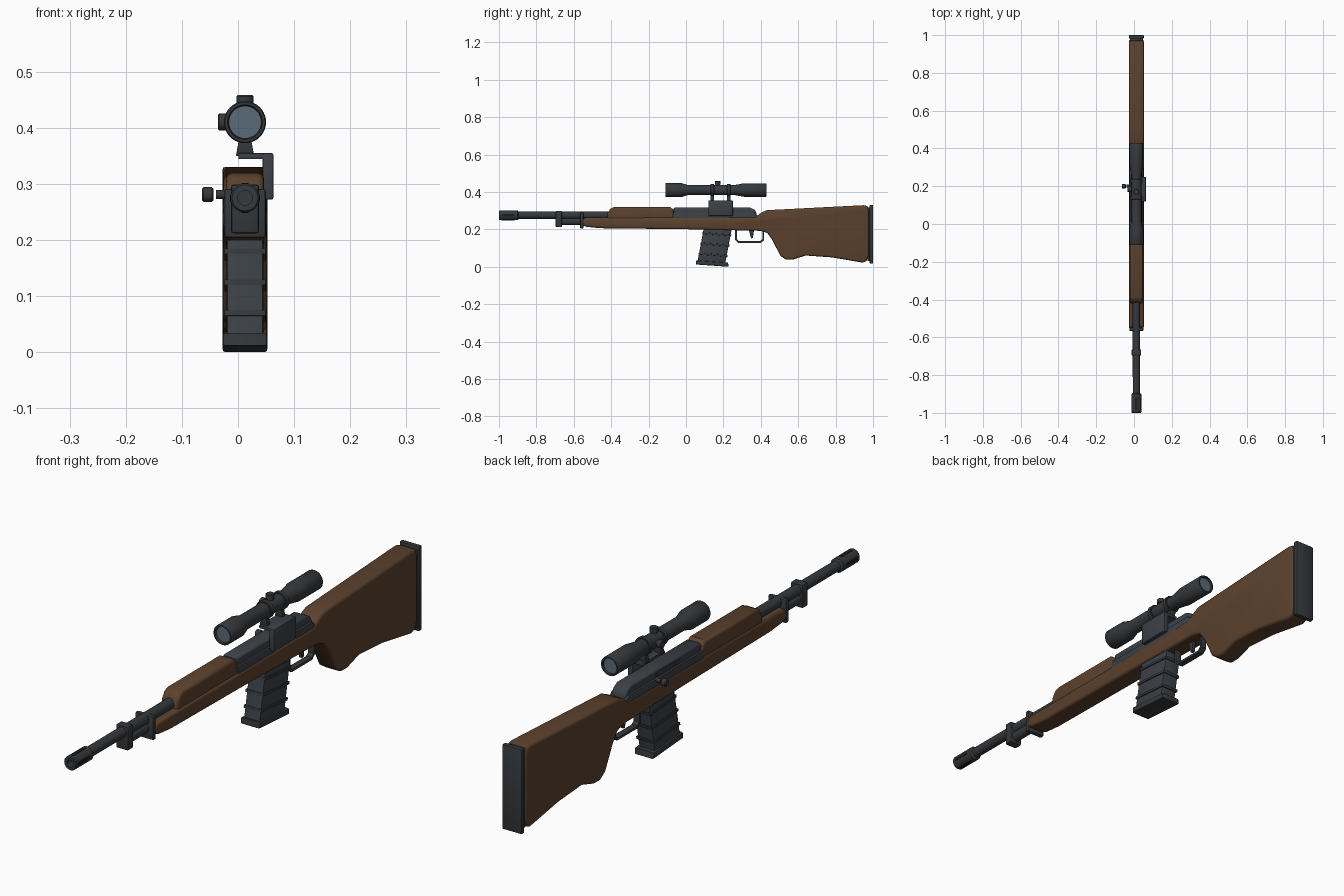
import bpy, bmesh, math
from mathutils import Matrix, Vector

if "Cube" in bpy.data.objects:
    bpy.data.objects.remove(bpy.data.objects["Cube"], do_unlink=True)

CX = 0.0125       # centre line of the rifle
BORE = 0.275      # barrel height
SCOPE = 0.41      # scope height


def material(name, rgb):
    m = bpy.data.materials.new(name)
    m.use_nodes = True
    col = (*rgb, 1)
    m.diffuse_color = col
    node = next(n for n in m.node_tree.nodes if n.type == 'BSDF_PRINCIPLED')
    node.inputs["Base Color"].default_value = col
    node.inputs["Roughness"].default_value = 0.6
    return m


wood = material("brown wood", (0.107, 0.054, 0.027))
steel = material("blue grey steel", (0.045, 0.053, 0.064))
dark = material("dark grey metal", (0.036, 0.041, 0.046))
black = material("black slot", (0.012, 0.013, 0.015))
glass = material("blue grey glass", (0.1, 0.145, 0.19))


def finish(bm, name, mat):
    """Shade smooth with sharp edges kept, and link the object."""
    bmesh.ops.recalc_face_normals(bm, faces=bm.faces)
    for f in bm.faces:
        f.smooth = True
    for e in bm.edges:
        e.smooth = e.calc_face_angle(0) < math.radians(35)
    me = bpy.data.meshes.new(name)
    bm.to_mesh(me)
    bm.free()
    me.materials.append(mat)
    ob = bpy.data.objects.new(name, me)
    bpy.context.scene.collection.objects.link(ob)
    return ob


def slab(name, mat, pts, half, bevel=0.003, segs=2, x=CX):
    """Side profile (y, z) extruded across x with rounded rims."""
    bm = bmesh.new()
    base = bm.faces.new([bm.verts.new((x - half, y, z)) for y, z in pts])
    ext = bmesh.ops.extrude_face_region(bm, geom=[base])["geom"]
    bmesh.ops.translate(bm, vec=(2 * half, 0, 0),
                        verts=[g for g in ext if isinstance(g, bmesh.types.BMVert)])
    if bevel:
        rims = [e for e in bm.edges if abs(e.verts[0].co.x - e.verts[1].co.x) < 1e-6]
        bmesh.ops.bevel(bm, geom=rims, offset=bevel, segments=segs, profile=0.5,
                        affect='EDGES', clamp_overlap=True)
    return finish(bm, name, mat)


def box(name, mat, lo, hi, bevel=0.003):
    bm = bmesh.new()
    lo, hi = Vector(lo), Vector(hi)
    bmesh.ops.create_cube(bm, size=1)
    for v in bm.verts:
        v.co = Vector((lo[i] + hi[i]) / 2 + v.co[i] * (hi[i] - lo[i]) for i in range(3))
    if bevel:
        bmesh.ops.bevel(bm, geom=bm.edges[:], offset=bevel, segments=2, profile=0.5,
                        affect='EDGES', clamp_overlap=True)
    return finish(bm, name, mat)


def lathe(name, mat, rings, origin, axis='Y', n=32):
    """Turned part from (distance, radius) rings along an axis."""
    turn = {'Y': Matrix.Rotation(-math.pi / 2, 4, 'X'),
            'X': Matrix.Rotation(math.pi / 2, 4, 'Y'),
            'Z': Matrix.Identity(4)}[axis]
    place = Matrix.Translation(origin) @ turn
    bm = bmesh.new()
    loops = []
    for d, r in rings:
        loops.append([bm.verts.new(place @ Vector((r * math.cos(a), r * math.sin(a), d)))
                      for a in (2 * math.pi * k / n for k in range(n))])
    for a, b in zip(loops, loops[1:]):
        for k in range(n):
            j = (k + 1) % n
            bm.faces.new((a[k], a[j], b[j], b[k]))
    bm.faces.new(loops[0])
    bm.faces.new(loops[-1])
    return finish(bm, name, mat)


# Wooden furniture
slab("stock", wood, [
    (-0.555, 0.222), (-0.555, 0.25), (-0.54, 0.262), (0.37, 0.266), (0.40, 0.288), (0.43, 0.302),
    (0.50, 0.306), (0.95, 0.329), (0.97, 0.324), (0.977, 0.30), (0.977, 0.06), (0.965, 0.03),
    (0.945, 0.022), (0.78, 0.05), (0.64, 0.06), (0.57, 0.038), (0.535, 0.038), (0.505, 0.058),
    (0.46, 0.145), (0.435, 0.18), (0.40, 0.192), (0.05, 0.2), (-0.46, 0.206), (-0.53, 0.213)],
    0.0395, 0.011, 3)
slab("handguard", wood, [
    (-0.42, 0.25), (-0.42, 0.285), (-0.405, 0.31), (-0.385, 0.319), (-0.085, 0.319),
    (-0.066, 0.305), (-0.066, 0.25)], 0.034, 0.011, 3)

# Butt plate
box("butt_spacer", dark, (CX - 0.034, 0.97, 0.03), (CX + 0.034, 0.985, 0.318), 0.002)
box("butt_plate", dark, (CX - 0.04, 0.982, 0.016), (CX + 0.04, 1.0, 0.33), 0.004)

# Receiver with a stepped top and sloping tail
slab("receiver_rail", steel, [
    (-0.07, 0.245), (-0.07, 0.287), (0.365, 0.287), (0.38, 0.275), (0.38, 0.245)], 0.036, 0.003)
slab("receiver_cover", steel, [
    (-0.066, 0.27), (-0.066, 0.312), (-0.06, 0.316), (0.345, 0.316), (0.368, 0.304),
    (0.378, 0.285), (0.378, 0.27)], 0.029, 0.008, 3)
box("ejection_port", dark, (CX - 0.031, 0.06, 0.288), (CX - 0.026, 0.2, 0.306), 0.001)

# Bolt handle on the right side
lathe("bolt_handle", dark, [(-0.052, 0.008), (-0.02, 0.008)], (CX, 0.2, 0.281), 'X', 20)
lathe("bolt_knob", dark, [(-0.077, 0.010), (-0.074, 0.013), (-0.059, 0.013), (-0.056, 0.010)],
      (CX, 0.2, 0.281), 'X', 24)

# Barrel, muzzle brake and gas system
lathe("barrel", dark, [(-0.91, 0.019), (-0.05, 0.02)], (CX, 0, BORE))
lathe("muzzle_brake", dark, [
    (-0.895, 0.019), (-0.9, 0.026), (-0.996, 0.026), (-1.0, 0.023), (-1.0, 0.013),
    (-0.95, 0.013)], (CX, 0, BORE))
for name, sx, sz in (("left", 1, 0), ("right", -1, 0), ("top", 0, 1), ("bottom", 0, -1)):
    c = Vector((CX + sx * 0.024, -0.952, BORE + sz * 0.024))
    h = Vector((0.0025 if sx else 0.006, 0.034, 0.0025 if sz else 0.006))
    box("muzzle_slot_" + name, black, c - h, c + h, 0)
box("gas_block", dark, (CX - 0.025, -0.697, 0.212), (CX + 0.025, -0.664, 0.299), 0.005)
lathe("gas_tube", dark, [(-0.67, 0.019), (-0.52, 0.019)], (CX, 0, 0.241))
box("front_band", dark, (CX - 0.037, -0.566, 0.204), (CX + 0.037, -0.549, 0.291), 0.004)

# Magazine leaning forward towards the bottom
TOP, LOW = 0.215, 0.02


def lean(z):
    return 0.06 + 0.037 * (z - LOW) / (TOP - LOW)


def mag_section(z0, z1, grow, drop):
    f0, f1 = lean(z0) - grow, lean(z1) - grow
    depth = 0.15 + 2 * grow
    return [(f0, z0), (f1, z1), (f1 + depth, z1 - drop), (f0 + depth, z0 - drop)]


slab("magazine", steel, mag_section(LOW, TOP, 0, 0), 0.033, 0.005)
for i, z in enumerate((0.07, 0.125, 0.18)):
    slab(f"magazine_rib_{i + 1}", dark, mag_section(z - 0.005, z + 0.005, 0.002, 0.012),
         0.037, 0.002)
slab("magazine_base", dark, [(0.053, 0.012), (0.055, 0.034), (0.225, 0.022), (0.228, 0.0)],
     0.04, 0.005)

# Trigger group
slab("trigger_guard", dark, [
    (0.262, 0.2), (0.262, 0.143), (0.28, 0.127), (0.4, 0.127), (0.418, 0.143), (0.418, 0.2),
    (0.408, 0.2), (0.408, 0.147), (0.396, 0.137), (0.284, 0.137), (0.272, 0.147), (0.272, 0.2)],
    0.012, 0.002)
slab("trigger", dark, [
    (0.335, 0.2), (0.343, 0.17), (0.348, 0.152), (0.358, 0.155), (0.36, 0.172), (0.365, 0.2)],
    0.007, 0.002)

# Scope with recessed lenses
lathe("scope_body", dark, [
    (-0.1, 0.029), (-0.11, 0.031), (-0.11, 0.0355), (-0.107, 0.0375), (-0.025, 0.0375),
    (0.01, 0.027), (0.26, 0.027), (0.31, 0.036), (0.427, 0.036), (0.43, 0.034),
    (0.43, 0.029), (0.42, 0.028)], (CX, 0, SCOPE), n=40)
for name, y in (("front", -0.102), ("rear", 0.419)):
    lathe("scope_lens_" + name, glass, [(y, 0.0285), (y + 0.003, 0.0285)], (CX, 0, SCOPE), n=40)
lathe("elevation_knob", dark, [(0.02, 0.011), (0.03, 0.011), (0.031, 0.015), (0.046, 0.015),
                               (0.048, 0.013)], (CX, 0.17, SCOPE), 'Z', 24)
lathe("windage_knob", dark, [(-0.02, 0.011), (-0.03, 0.011), (-0.031, 0.015), (-0.046, 0.015),
                             (-0.048, 0.013)], (CX, 0.185, SCOPE), 'X', 24)

# Side mount: rings, flared feet, cross arm and plate
for name, y in (("front", 0.14), ("rear", 0.228)):
    lathe("scope_ring_" + name, dark, [(y - 0.009, 0.031), (y - 0.007, 0.033),
                                       (y + 0.007, 0.033), (y + 0.009, 0.031)], (CX, 0, SCOPE))
    foot = box("ring_foot_" + name, dark, (CX - 0.01, y - 0.009, 0.35),
               (CX + 0.01, y + 0.009, 0.385), 0.001)
    for v in foot.data.vertices:
        if v.co.z < 0.36:
            v.co.x = CX + (v.co.x - CX) * 1.6
box("mount_arm", steel, (CX - 0.012, 0.122, 0.344), (0.06, 0.248, 0.355), 0.002)
box("mount_plate", steel, (0.044, 0.12, 0.272), (0.063, 0.25, 0.355), 0.003)
